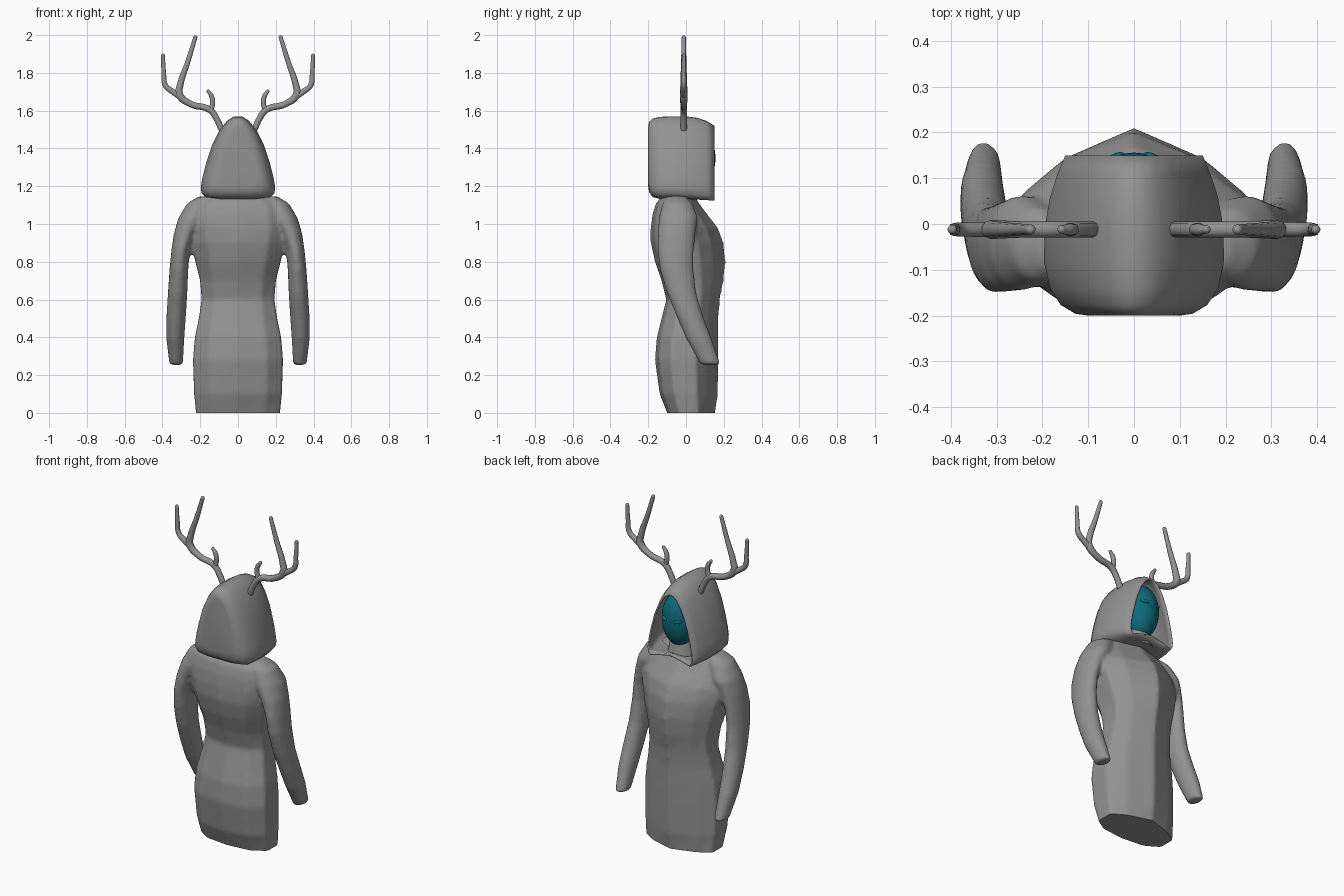
import bpy, bmesh, math

if "Cube" in bpy.data.objects:
    bpy.data.objects.remove(bpy.data.objects["Cube"])


def material(name, color):
    m = bpy.data.materials.new(name)
    m.diffuse_color = (*color, 1)
    m.use_nodes = True
    m.node_tree.nodes["Principled BSDF"].inputs["Base Color"].default_value = m.diffuse_color
    return m


grey = material("dark_grey", (.29, .29, .29))
teal = material("teal", (.004, .145, .19))


def smooth(ob, angle=40):
    bpy.ops.object.select_all(action='DESELECT')
    ob.select_set(True)
    bpy.context.view_layer.objects.active = ob
    bpy.ops.object.shade_smooth_by_angle(angle=math.radians(angle))


def loft(name, rings, cap_end=True, angle=40):
    """Skin a list of equal-length closed rings."""
    bm = bmesh.new()
    vs = [[bm.verts.new(p) for p in r] for r in rings]
    n = len(rings[0])
    for a, b in zip(vs, vs[1:]):
        for i in range(n):
            j = (i + 1) % n
            bm.faces.new((a[i], a[j], b[j], b[i]))
    bm.faces.new(vs[0][::-1])
    if cap_end:
        bm.faces.new(vs[-1])
    bmesh.ops.recalc_face_normals(bm, faces=bm.faces)
    me = bpy.data.meshes.new(name)
    bm.to_mesh(me)
    bm.free()
    me.materials.append(grey)
    ob = bpy.data.objects.new(name, me)
    bpy.context.collection.objects.link(ob)
    smooth(ob, angle)
    return ob


def ellipsoid(name, loc, size, mat=grey):
    bpy.ops.mesh.primitive_uv_sphere_add(segments=32, ring_count=20, location=loc)
    ob = bpy.context.object
    ob.name = name
    ob.scale = size
    ob.data.materials.append(mat)
    smooth(ob)
    return ob


# Robe body: height, half width, back y, chest y
rows = [(-.06, .213, -.08, .14), (0, .222, -.10, .155), (.1, .232, -.14, .17),
        (.28, .238, -.165, .173), (.4, .228, -.155, .173), (.5, .207, -.13, .173),
        (.6, .192, -.105, .18), (.7, .20, -.13, .2), (.8, .225, -.165, .21),
        (.9, .25, -.187, .2), (.98, .26, -.187, .17), (1.05, .25, -.178, .115),
        (1.11, .225, -.16, .07), (1.148, .18, -.125, .048), (1.158, .09, -.08, .03)]
rings = []
for z, w, b, f in rows:
    d = f - b
    half = [(.65 * w, b + .06 * d), (w, b + .25 * d), (w, b + .64 * d), (.65 * w, f - .17 * d)]
    rings.append([(0, b, z)] + [(x, y, z) for x, y in half] + [(0, f, z)]
                 + [(-x, y, z) for x, y in half[::-1]])
robe = loft("robe", rings)

# Sleeves: centre x, y, z, radius x, y
arm = [(.17, -.05, 1.145, .04, .05), (.205, -.045, 1.11, .065, .08),
       (.242, -.04, 1.03, .075, .105), (.28, -.05, .95, .06, .1),
       (.304, -.055, .86, .049, .097), (.313, -.05, .76, .05, .09),
       (.32, -.022, .63, .052, .078), (.328, .025, .5, .052, .071),
       (.332, .07, .39, .048, .068), (.327, .131, .254, .036, .053)]
sleeves = [loft("sleeve", [[(side * (x + rx * math.cos(t)), y + ry * math.sin(t), z)
                            for t in (math.tau * k / 16 for k in range(16))]
                           for x, y, z, rx, ry in arm]) for side in (1, -1)]

# Blend sleeves into the robe, then trim the hem flat
bpy.ops.object.select_all(action='DESELECT')
for ob in sleeves + [robe]:
    ob.select_set(True)
bpy.context.view_layer.objects.active = robe
bpy.ops.object.join()
mod = robe.modifiers.new("blend", 'REMESH')
mod.mode = 'VOXEL'
mod.voxel_size = .011
bpy.ops.object.modifier_apply(modifier="blend")
mod = robe.modifiers.new("relax", 'SMOOTH')
mod.factor = .5
mod.iterations = 6
bpy.ops.object.modifier_apply(modifier="relax")
bm = bmesh.new()
bm.from_mesh(robe.data)
cut = bmesh.ops.bisect_plane(bm, geom=bm.verts[:] + bm.edges[:] + bm.faces[:],
                             plane_co=(0, 0, 0), plane_no=(0, 0, -1), clear_outer=True)
bmesh.ops.contextual_create(bm, geom=[e for e in cut["geom_cut"] if isinstance(e, bmesh.types.BMEdge)])
bmesh.ops.recalc_face_normals(bm, faces=bm.faces)
bm.to_mesh(robe.data)
bm.free()
if not robe.data.materials:
    robe.data.materials.append(grey)
smooth(robe, 50)

# Hood: arched sections swept from the closed back to the open face side
arch = [(.12, .995), (.3, .945), (.5, .83), (.7, .65), (.86, .43), (.96, .25), (1, .14),
        (.98, .07), (.87, .02), (.5, .0)]
stations = [(-.2, .1, 1.515, 1.2, 0), (-.196, .128, 1.54, 1.17, 0), (-.177, .16, 1.558, 1.143, 0),
            (-.14, .184, 1.567, 1.133, 0), (-.08, .197, 1.57, 1.133, 0), (0, .194, 1.57, 1.128, 0),
            (.06, .183, 1.562, 1.123, .01), (.11, .167, 1.545, 1.118, .025),
            (.15, .15, 1.52, 1.115, .04)]
rings = []
for y, w, top, bot, lift in stations:
    half = [(w * x, y, bot + (top - bot) * h + (lift * .6 if i == 9 else 0))
            for i, (x, h) in enumerate(arch)]
    rings.append([(0, y, top)] + half + [(0, y, bot + lift)]
                 + [(-a, b, c) for a, b, c in half[::-1]])
hood = loft("hood", rings, cap_end=False, angle=60)
mod = hood.modifiers.new("cloth", 'SOLIDIFY')
mod.thickness = .01
mod.offset = -1

# Face mask, closed eyes and neck inside the hood
ellipsoid("face_mask", (0, .056, 1.348), (.1, .1, .16), teal)
for side, tag in ((1, "right"), (-1, "left")):
    eye = ellipsoid("eye_" + tag, (side * .043, .143, 1.365), (.025, .01, .011), teal)
    eye.rotation_euler = (0, side * -.15, side * -.45)
bpy.ops.mesh.primitive_cone_add(vertices=24, radius1=.085, radius2=.055, depth=.14,
                                location=(0, .03, 1.2))
neck = bpy.context.object
neck.name = "neck"
neck.data.materials.append(grey)
smooth(neck)

# Antlers: tapered tubes in the plane y = -0.012 (x, z, radius)
tines = {
    "beam": [(.087, 1.50, .017), (.115, 1.56, .017), (.15, 1.605, .018), (.25, 1.635, .018),
             (.31, 1.685, .021), (.305, 1.74, .018), (.265, 1.86, .014), (.226, 1.988, .011)],
    "outer_tine": [(.30, 1.67, .017), (.345, 1.70, .016), (.385, 1.735, .015),
                   (.393, 1.80, .013), (.397, 1.892, .01)],
    "brow_tine": [(.145, 1.6, .015), (.134, 1.645, .014), (.142, 1.68, .013), (.158, 1.703, .009)],
}
for side, tag in ((1, "right"), (-1, "left")):
    for part, pts in tines.items():
        cu = bpy.data.curves.new("antler_" + part, 'CURVE')
        cu.dimensions = '3D'
        cu.bevel_depth = 1
        cu.bevel_resolution = 3
        cu.resolution_u = 6
        cu.use_fill_caps = True
        cu.materials.append(grey)
        sp = cu.splines.new('BEZIER')
        sp.bezier_points.add(len(pts) - 1)
        for bp, (x, z, r) in zip(sp.bezier_points, pts):
            bp.co = (side * x, -.012, z)
            bp.radius = r
            bp.handle_left_type = bp.handle_right_type = 'AUTO'
        ob = bpy.data.objects.new("antler_%s_%s" % (part, tag), cu)
        bpy.context.collection.objects.link(ob)
        # Rounded tip
        x, z, r = pts[-1]
        ellipsoid("tip_%s_%s" % (part, tag), (side * x, -.012, z), (r, r, r))
